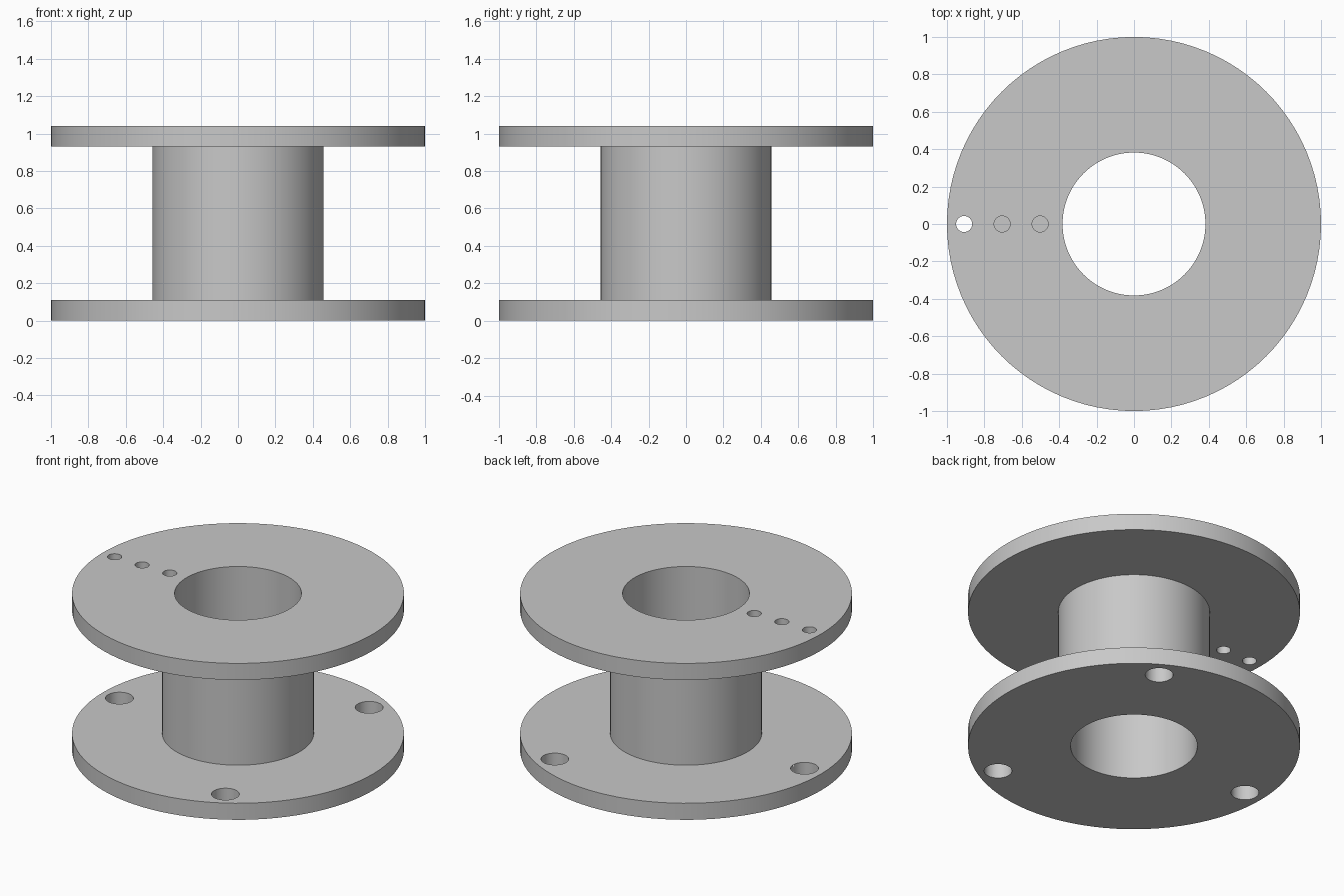
import bpy
import bmesh
from math import cos, sin, pi, radians

cube = bpy.data.objects.get("Cube")
if cube:
    bpy.data.objects.remove(cube, do_unlink=True)

SEGMENTS = 96
FLANGE_R, CORE_R, BORE_R = 1.0, 0.457, 0.382
HEIGHT, FLANGE_T = 1.04, 0.11

grey = bpy.data.materials.new("plain_grey")
grey.use_nodes = True
colour = (0.58, 0.58, 0.58, 1.0)
grey.diffuse_color = colour
grey.node_tree.nodes["Principled BSDF"].inputs["Base Color"].default_value = colour


def link_mesh(name, bm):
    mesh = bpy.data.meshes.new(name)
    bmesh.ops.recalc_face_normals(bm, faces=bm.faces)
    bm.to_mesh(mesh)
    bm.free()
    mesh.materials.append(grey)
    obj = bpy.data.objects.new(name, mesh)
    bpy.context.collection.objects.link(obj)
    return obj


def revolve(name, profile):
    """Closed ring solid from a loop of (radius, height) points."""
    bm = bmesh.new()
    rings = []
    for i in range(SEGMENTS):
        a = 2 * pi * i / SEGMENTS
        rings.append([bm.verts.new((r * cos(a), r * sin(a), z)) for r, z in profile])
    n = len(profile)
    for i in range(SEGMENTS):
        here, there = rings[i], rings[(i + 1) % SEGMENTS]
        for j in range(n):
            k = (j + 1) % n
            bm.faces.new((here[j], there[j], there[k], here[k]))
    return link_mesh(name, bm)


def drill(target, x, y, z, radius):
    """Cut a round hole through one flange centred at height z."""
    bm = bmesh.new()
    bmesh.ops.create_cone(bm, cap_ends=True, segments=40, radius1=radius,
                          radius2=radius, depth=FLANGE_T * 2)
    bmesh.ops.translate(bm, verts=bm.verts, vec=(x, y, z))
    cutter = link_mesh("hole_cutter", bm)
    cutter.hide_render = True
    mod = target.modifiers.new("hole", "BOOLEAN")
    mod.operation = "DIFFERENCE"
    mod.solver = "EXACT"
    mod.object = cutter
    bpy.ops.object.modifier_apply(modifier=mod.name)
    bpy.data.objects.remove(cutter, do_unlink=True)


# Spool body: two flanges on a hollow core
spool = revolve("spool", [
    (BORE_R, 0), (FLANGE_R, 0), (FLANGE_R, FLANGE_T), (CORE_R, FLANGE_T),
    (CORE_R, HEIGHT - FLANGE_T), (FLANGE_R, HEIGHT - FLANGE_T),
    (FLANGE_R, HEIGHT), (BORE_R, HEIGHT)])
bpy.ops.object.select_all(action="DESELECT")
spool.select_set(True)
bpy.context.view_layer.objects.active = spool

# Three mounting holes around the lower flange
for angle in (60, 180, 300):
    a = radians(angle)
    drill(spool, 0.872 * cos(a), 0.872 * sin(a), FLANGE_T / 2, 0.084)

# Row of small thread holes in the upper flange
for x in (-0.908, -0.705, -0.502):
    drill(spool, x, 0, HEIGHT - FLANGE_T / 2, 0.043)

bpy.ops.object.shade_smooth_by_angle(angle=radians(30))
